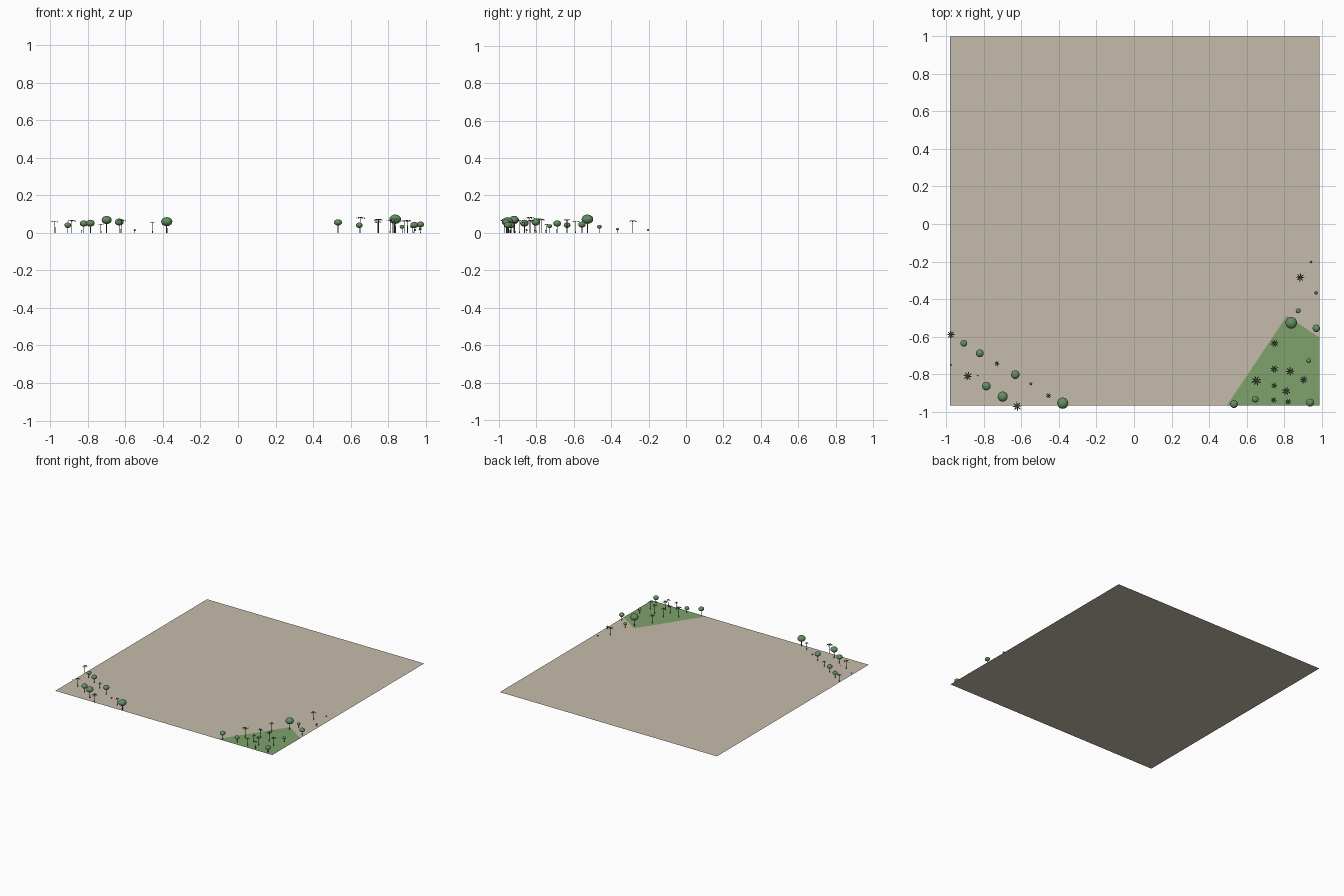
import bpy, bmesh
from math import radians, pi
from mathutils import Matrix, Vector

if "Cube" in bpy.data.objects:
    bpy.data.objects.remove(bpy.data.objects["Cube"])


def material(name, rgb):
    m = bpy.data.materials.new(name)
    m.diffuse_color = (*rgb, 1)
    m.use_nodes = True
    m.node_tree.nodes["Principled BSDF"].inputs["Base Color"].default_value = m.diffuse_color
    return m


SAND = material("sand", (0.56, 0.50, 0.41))
GRASS = material("grass", (0.21, 0.36, 0.15))
LEAF = material("leaf", (0.13, 0.27, 0.12))
FROND = material("frond", (0.08, 0.13, 0.07))
BARK = material("bark", (0.10, 0.08, 0.06))


def finish(bm, name, mat, smooth=False):
    me = bpy.data.meshes.new(name)
    for f in bm.faces:
        f.smooth = smooth
    bm.to_mesh(me)
    bm.free()
    me.materials.append(mat)
    return me


def place(name, me, loc=(0, 0, 0), scale=(1, 1, 1), rot=0):
    o = bpy.data.objects.new(name, me)
    o.location, o.scale, o.rotation_euler = loc, scale, (0, 0, rot)
    bpy.context.collection.objects.link(o)
    return o


def flat(name, pts, z, mat):
    bm = bmesh.new()
    bm.faces.new([bm.verts.new((x, y, z)) for x, y in pts])
    place(name, finish(bm, name, mat))


# ground sheet and grass corner
flat("ground", [(-.981, -.967), (.989, -.967), (.989, 1), (-.981, 1)], 0, SAND)
flat("grass_patch", [(.495, -.967), (.989, -.967), (.989, -.605), (.815, -.49)], .001, GRASS)

# shared unit meshes: canopy, trunk, palm crown
bm = bmesh.new()
bmesh.ops.create_uvsphere(bm, u_segments=16, v_segments=10, radius=1)
canopy = finish(bm, "canopy", LEAF, True)

bm = bmesh.new()
bmesh.ops.create_cone(bm, cap_ends=True, segments=8, radius1=1, radius2=.7, depth=1,
                      matrix=Matrix.Translation((0, 0, .5)))
trunk = finish(bm, "trunk", BARK)

bm = bmesh.new()
for i in range(8):
    turn = Matrix.Rotation(i * pi / 4, 3, 'Z')
    rows = []
    for r, w, z in [(.05, .05, 0), (.4, .13, .1), (.75, .11, .02), (1, .02, -.2)]:
        rows.append([bm.verts.new(turn @ Vector((r, s * w, z - abs(s) * .05)))
                     for s in (-1, 0, 1)])
    for a, b in zip(rows, rows[1:]):
        for k in range(2):
            bm.faces.new((a[k], b[k], b[k + 1], a[k + 1]))
crown = finish(bm, "palm_crown", FROND)

# round trees: x, y, canopy radius, canopy height
round_trees = [
    (-.907, -.636, .018, .041), (-.822, -.689, .021, .050), (-.633, -.803, .023, .058),
    (-.787, -.864, .023, .052), (-.700, -.920, .027, .069), (-.380, -.955, .030, .060),
    (.875, -.463, .013, .033), (.838, -.527, .031, .073), (.972, -.556, .020, .045),
    (.931, -.729, .013, .036), (.646, -.934, .018, .041), (.939, -.952, .021, .042),
    (.533, -.960, .021, .056),
    # saplings
    (-.976, -.750, .004, .014), (-.550, -.852, .006, .015), (.944, -.203, .006, .016),
    (.971, -.367, .008, .020), (-.833, -.808, .003, .012),
]
for x, y, r, h in round_trees:
    place("tree_canopy", canopy, (x, y, h), (r, r, r * .8))
    place("tree_trunk", trunk, (x, y, 0), (r * .11, r * .11, h))

# palms: x, y, crown radius, height
palms = [
    (-.976, -.590, .022, .062), (-.731, -.745, .016, .045), (-.886, -.811, .024, .066),
    (-.623, -.972, .025, .068), (-.455, -.915, .015, .057), (.886, -.285, .023, .064),
    (.750, -.636, .022, .070), (.747, -.774, .022, .072), (.832, -.785, .024, .074),
    (.652, -.835, .027, .082), (.904, -.830, .022, .066), (.747, -.862, .017, .058),
    (.811, -.891, .023, .068), (.745, -.939, .017, .060), (.822, -.947, .018, .058),
]
for i, (x, y, r, h) in enumerate(palms):
    place("palm_crown", crown, (x, y, h), (r, r, r), radians(17 * i))
    place("palm_trunk", trunk, (x, y, 0), (.0022, .0022, h))
